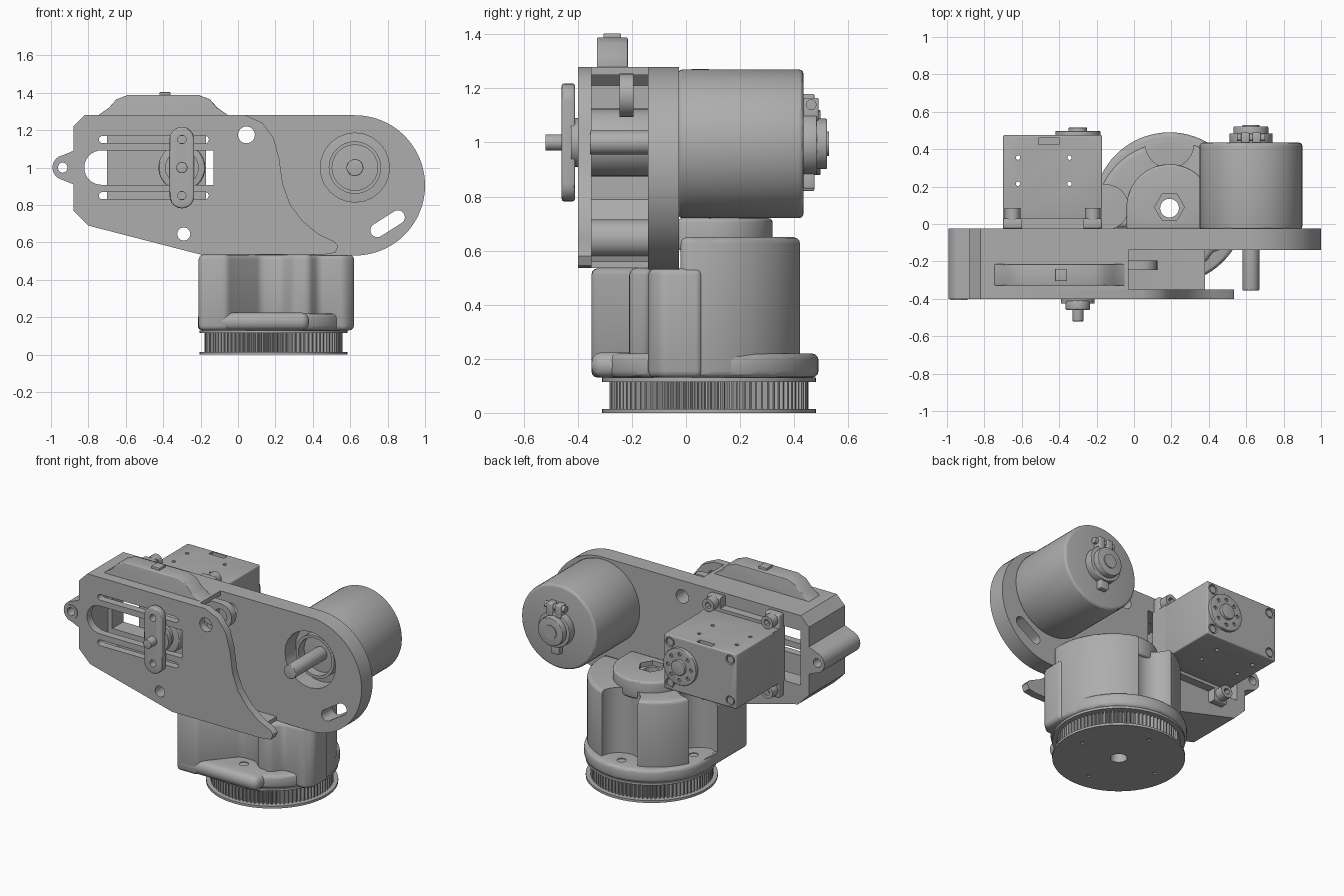
import bpy, bmesh, math
from mathutils import Vector

if bpy.data.objects.get("Cube"):
    bpy.data.objects.remove(bpy.data.objects["Cube"])

grey = bpy.data.materials.new("machined grey")
grey.use_nodes = True
grey.diffuse_color = (0.42, 0.42, 0.42, 1)
for node in grey.node_tree.nodes:
    if node.type == "BSDF_PRINCIPLED":
        node.inputs["Base Color"].default_value = grey.diffuse_color
parts = []


def arc(cx, cy, r, start=0, end=360, n=32):
    full = end - start == 360
    steps = [math.radians(start + (end - start) * i / n) for i in range(n if full else n + 1)]
    return [(cx + r * math.cos(t), cy + r * math.sin(t)) for t in steps]


def stadium(x0, z0, x1, z1, r):
    a = math.degrees(math.atan2(z1 - z0, x1 - x0))
    return arc(x1, z1, r, a - 90, a + 90, 12) + arc(x0, z0, r, a + 90, a + 270, 12)


def rect(x0, x1, z0, z1):
    return [(x0, z0), (x1, z0), (x1, z1), (x0, z1)]


def bake(ob):
    bpy.context.view_layer.update()
    mesh = bpy.data.meshes.new_from_object(ob.evaluated_get(bpy.context.evaluated_depsgraph_get()))
    ob.modifiers.clear()
    ob.data = mesh


def prism(name, outline, lo, hi, axis="y", bevel=0, cuts=(), keep=True):
    """Extrude an outline along an axis, round its edges, then subtract the cutters."""
    place = {"x": lambda p, d: (d, p[0], p[1]),
             "y": lambda p, d: (p[0], d, p[1]),
             "z": lambda p, d: (p[0], p[1], d)}[axis]
    bm = bmesh.new()
    face = bm.faces.new([bm.verts.new(place(p, lo)) for p in outline])
    new = bmesh.ops.extrude_face_region(bm, geom=[face])["geom"]
    shift = Vector(place((0, 0), hi - lo))
    bmesh.ops.translate(bm, vec=shift, verts=[v for v in new if isinstance(v, bmesh.types.BMVert)])
    bmesh.ops.recalc_face_normals(bm, faces=bm.faces)
    mesh = bpy.data.meshes.new(name)
    bm.to_mesh(mesh)
    bm.free()
    ob = bpy.data.objects.new(name, mesh)
    bpy.context.scene.collection.objects.link(ob)
    mesh.materials.append(grey)
    if bevel:
        mod = ob.modifiers.new("round", "BEVEL")
        mod.width, mod.segments, mod.limit_method = bevel, 3, "ANGLE"
        mod.angle_limit = math.radians(40)
        bake(ob)
    for cutter in cuts:
        mod = ob.modifiers.new("cut", "BOOLEAN")
        mod.operation, mod.solver, mod.object = "DIFFERENCE", "EXACT", cutter
        bake(ob)
        bpy.data.objects.remove(cutter)
    if keep:
        parts.append(ob)
    return ob


def tool(outline, lo, hi, axis="y"):
    ob = prism("cutter", outline, lo, hi, axis, keep=False)
    ob.hide_render = True
    return ob


def rod(name, x, z, r, lo, hi, bevel=0, cuts=()):
    return prism(name, arc(x, z, r, n=48), lo, hi, "y", bevel, cuts)


# Toothed pulley under the base
px, py = 0.19, 0.085
teeth = []
for i in range(90):
    for k, r in enumerate((0.368, 0.368, 0.345, 0.345)):
        t = math.tau * (i + k / 4) / 90
        teeth.append((px + r * math.cos(t), py + r * math.sin(t)))
bore = lambda: tool(arc(px, py, 0.05), -0.1, 1, "z")
prism("pulley_teeth", teeth, 0.01, 0.12, "z", cuts=[bore()])
pins = [tool(arc(px + 0.28 * sx, py + 0.28 * sy, 0.012, n=12), -0.1, 0.01, "z")
        for sx, sy in ((1, 0), (-1, 0), (0, 1), (0, -1))]
prism("pulley_lower_flange", arc(px, py, 0.395, n=72), 0, 0.015, "z", cuts=[bore()] + pins)
prism("pulley_upper_flange", arc(px, py, 0.395, n=72), 0.115, 0.13, "z", cuts=[bore()])

# Base housing with screw pockets
screw = lambda x, y: tool(arc(x, y, 0.028, n=16), 0.14, 0.4, "z")
prism("base_foot", arc(px, py, 0.405, n=72), 0.13, 0.22, "z", 0.025,
      [bore(), screw(0.19, 0.4), screw(-0.12, 0.09)])
rear = [(0.61, -0.02)] + arc(0.2, 0.03, 0.41, 0, 180, 40) + [(-0.21, -0.02)]
prism("base_housing", rear, 0.13, 0.65, "z", 0.025,
      [bore(), tool(stadium(0.19, 0.43, 0.19, 0.6, 0.13), 0.215, 0.8, "z"),
       tool(stadium(-0.15, 0.09, -0.3, 0.09, 0.12), 0.215, 0.8, "z")])
front = [(-0.21, 0.06), (-0.21, -0.35), (-0.06, -0.35), (0.12, -0.14), (0.23, -0.14),
         (0.3, -0.21), (0.38, -0.21), (0.43, -0.14), (0.57, -0.14), (0.62, -0.09), (0.62, 0.06)]
prism("base_front_housing", front, 0.13, 0.535, "z", 0.025,
      [bore(), tool(stadium(-0.15, 0.09, -0.3, 0.09, 0.12), 0.215, 0.8, "z")])
prism("base_front_foot", rect(-0.21, 0.38, -0.35, 0), 0.13, 0.225, "z", 0.04, [screw(0.19, -0.21)])
neck = [(0.42, -0.03)] + arc(0.19, 0.09, 0.23, 0, 180, 32) + [(-0.04, -0.03)]
prism("base_neck", neck, 0.6, 0.72, "z", 0.015,
      [bore(), tool(arc(px, 0.09, 0.08, n=6), 0.69, 0.8, "z")])

# Long arm plate with rounded end and pierced ear
ear = [(-0.88, 1.09)] + arc(-0.925, 1.0, 0.067, 100, 260, 16) + [(-0.88, 0.91)]
left_edge = [(-0.82, 1.28), (-0.88, 1.22)] + ear + [(-0.88, 0.77), (-0.80, 0.69), (-0.2, 0.535)]
arm = left_edge + arc(0.625, 0.905, 0.375, -90, 90, 40)
hole = lambda x, z, r: tool(arc(x, z, r, n=24), -0.6, 0.03)
mounts = lambda: [hole(0.045, 1.175, 0.045), hole(-0.29, 0.645, 0.035), hole(-0.94, 1.0, 0.028)]
window = arc(-0.73, 1.0, 0.092, 90, 270, 16) + [(-0.13, 0.908), (-0.13, 1.092)]
prism("arm_plate", arm, -0.14, -0.025, "y", 0, mounts() + [
    hole(0.625, 1.0, 0.185),
    tool(stadium(0.745, 0.665, 0.855, 0.735, 0.037), -0.3, 0.1),
    tool(rect(-0.82, -0.13, 0.82, 1.18), -0.3, 0.1)])

# Front cover with S-shaped edge, window and two guide slots
s_edge = [(0.46, 0.535), (0.52, 0.545), (0.535, 0.58), (0.515, 0.605), (0.43, 0.645), (0.35, 0.71),
          (0.28, 0.80), (0.24, 0.91), (0.22, 1.05), (0.19, 1.16), (0.13, 1.24), (0.04, 1.28)]
prism("front_cover", left_edge + s_edge, -0.40, -0.35, "y", 0, mounts() + [
    tool(window, -0.6, 0),
    tool(stadium(-0.725, 1.15, -0.175, 1.15, 0.019), -0.6, 0),
    tool(stadium(-0.725, 0.85, -0.175, 0.85, 0.019), -0.6, 0)])

# Box wall joining the cover to the arm, open on one side
wall = left_edge + [(0.38, 0.535), (0.38, 0.56), (-0.19, 0.56), (-0.78, 0.715), (-0.85, 0.79),
                    (-0.85, 1.21), (-0.81, 1.25), (-0.03, 1.25), (-0.03, 1.28)]
prism("side_wall", wall, -0.35, -0.14, "y", 0, [hole(-0.94, 1.0, 0.028)])
rod("lower_spacer", -0.29, 0.645, 0.07, -0.35, -0.14, 0, [hole(-0.29, 0.645, 0.035)])
prism("upper_lug", stadium(-0.03, 1.175, 0.045, 1.175, 0.08), -0.245, -0.195, "y", 0,
      [hole(0.045, 1.175, 0.045)])
rod("ear_bush", -0.935, 1.0, 0.045, -0.405, -0.38, 0, [hole(-0.935, 1.0, 0.028)])

# Arched rail on top
rail = [(-0.76, 1.27), (-0.74, 1.285), (-0.69, 1.32), (-0.65, 1.365), (-0.59, 1.388),
        (-0.21, 1.388), (-0.15, 1.365), (-0.11, 1.32), (-0.06, 1.285), (-0.03, 1.27)]
prism("top_rail", rail, -0.33, -0.215, "y", 0.006)
prism("rail_stud", rect(-0.42, -0.36, -0.305, -0.24), 1.38, 1.403, "z", 0.004)

# Crank lever, drive coupling and pin
lever_cuts = [hole(-0.3, z, 0.022) for z in (0.85, 1.15)]
prism("crank_lever", stadium(-0.3, 0.848, -0.3, 1.152, 0.066), -0.46, -0.41, "y", 0.01, lever_cuts)
rod("lever_washer", -0.3, 1.0, 0.09, -0.425, -0.39)
rod("lever_pin", -0.3, 1.0, 0.03, -0.52, -0.38, 0.004)
rod("coupling", -0.3, 1.0, 0.125, -0.36, -0.1, 0.01)
rod("coupling_collar", -0.3, 1.0, 0.08, -0.40, 0.02)

# Box servo with mounting bracket
x0, x1, z0, z1 = -0.70, -0.17, 0.82, 1.18
corners = [(x, z) for x in (x0 + 0.045, x1 - 0.045) for z in (z0 + 0.045, z1 - 0.045)]
top_holes = [tool(arc(x, y, 0.012, n=12), 0.5, 1.5, "z") for x in (-0.62, -0.345) for y in (0.215, 0.355)]
slot = tool(rect(-0.51, -0.40, 0.425, 0.46), 1.14, 1.4, "z")
prism("servo_body", rect(x0, x1, z0, z1), 0.02, 0.475, "y", 0.008,
      top_holes + [slot] + [tool(arc(x, z, 0.032, n=16), 0.455, 0.6) for x, z in corners])
for x, z in corners:
    prism("servo_screw", arc(x, z, 0.024, n=12), 0.44, 0.472)
tabs = [(x, z) for x in (x0 + 0.05, x1 - 0.05) for z in (0.77, 1.23)]
prism("servo_bracket", rect(x0, x1, 0.72, 1.27), -0.025, 0.03, "y", 0.012,
      [tool(rect(x0 + 0.1, x1 - 0.1, a, b), -0.1, 0.2) for a, b in ((0.6, 0.8), (1.2, 1.4))])
for x, z in tabs:
    prism("bracket_boss", arc(x, z, 0.042, n=16), 0.02, 0.085, "y", 0,
          [tool(arc(x, z, 0.022, n=6), 0.05, 0.2)])
prism("servo_spacer", rect(x0, x1, z0, z1), -0.03, 0.09)
rod("servo_horn", -0.3, 1.0, 0.12, 0.46, 0.497, 0.004,
    [tool(arc(-0.3 + 0.085 * math.cos(i * math.pi / 4), 1 + 0.085 * math.sin(i * math.pi / 4), 0.012, n=10),
          0.485, 0.6) for i in range(8)])
rod("servo_hub", -0.3, 1.0, 0.05, 0.46, 0.515, 0.004)

# Cylindrical motor with shaft and rear clamp
mx, mz = 0.625, 0.995
prism("motor_body", arc(mx, mz, 0.275, n=72), -0.03, 0.435, "y", 0.018)
rod("motor_nose", mx, 1.0, 0.14, -0.09, 0, 0, [hole(mx, 1.0, 0.122)])
rod("motor_shaft", mx, 1.0, 0.045, -0.355, 0.05, 0.005)
rod("rear_clamp", mx, mz, 0.115, 0.43, 0.485, 0.004)
rod("rear_cap", mx, mz, 0.093, 0.43, 0.522, 0.006)
rod("rear_button", mx, mz, 0.045, 0.43, 0.528)
for side in (-1, 1):
    cx = mx + side * 0.03
    prism("clamp_leaf", rect(cx - 0.022, cx + 0.022, 1.08, 1.165), 0.435, 0.49, "y", 0.006)
prism("clamp_screw", arc(0.463, 1.14, 0.02, n=12), mx - 0.075, mx + 0.075, "x")
prism("clamp_key", rect(mx - 0.03, mx + 0.03, 0.83, 0.89), 0.435, 0.475, "y", 0.005)

# Smooth the rounded faces and keep creases crisp
bpy.ops.object.select_all(action="DESELECT")
for ob in parts:
    ob.select_set(True)
bpy.context.view_layer.objects.active = parts[0]
bpy.ops.object.shade_smooth_by_angle(angle=math.radians(30))
